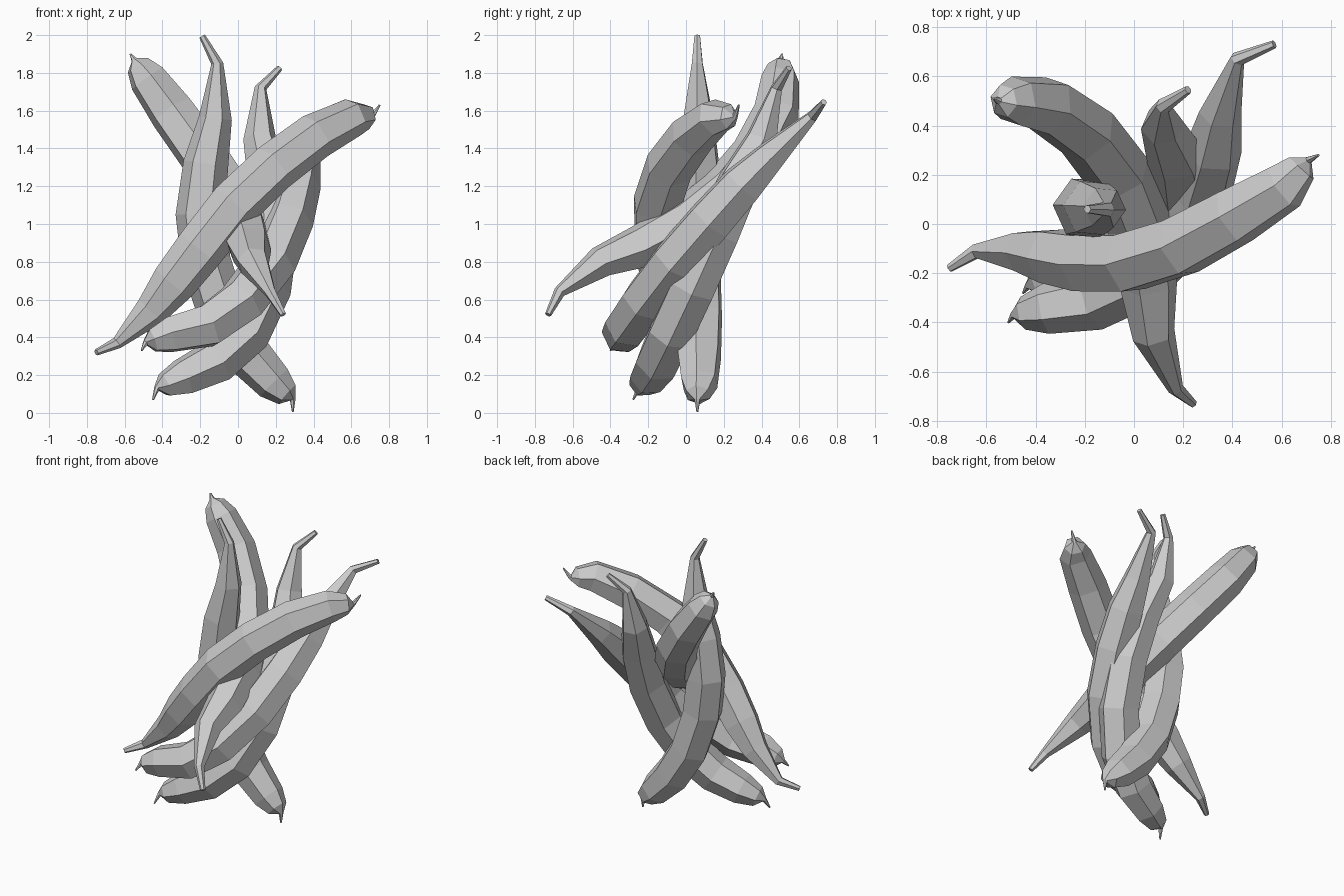
import bpy, bmesh, math
from mathutils import Vector

SIDES = 6
# radius along each pod: hooked tip, nose, blunt end, body rings, neck, cut stem
RADII = [0.005, 0.016, 0.068, 0.103, 0.124, 0.131, 0.133, 0.131, 0.120, 0.088, 0.032, 0.017]


def pod(name, pts, spin=0.0):
    """Loft six-sided rings along a bent centre line."""
    pts = [Vector(p) for p in pts]
    pts.insert(2, pts[1].lerp(pts[2], 0.3))  # blunt end just behind the nose
    bm = bmesh.new()
    rings = []
    side = None
    for i, p in enumerate(pts):
        t = (pts[min(i + 1, len(pts) - 1)] - pts[max(i - 1, 0)]).normalized()
        if side is None:
            side = t.orthogonal().normalized()
        side = (side - t * side.dot(t)).normalized()
        up = t.cross(side)
        ring = []
        for k in range(SIDES):
            a = 2 * math.pi * k / SIDES + spin
            ring.append(bm.verts.new(p + (side * math.cos(a) + up * math.sin(a)) * RADII[i]))
        rings.append(ring)
    for a, b in zip(rings, rings[1:]):
        for k in range(SIDES):
            n = (k + 1) % SIDES
            bm.faces.new((a[k], a[n], b[n], b[k]))
    bm.faces.new(rings[0][::-1])
    bm.faces.new(rings[-1])
    bmesh.ops.recalc_face_normals(bm, faces=bm.faces)
    me = bpy.data.meshes.new(name)
    bm.to_mesh(me)
    bm.free()
    ob = bpy.data.objects.new(name, me)
    bpy.context.collection.objects.link(ob)


# pod leaning from upper left back to lower front
pod("pod_back_left", [
    (-.57, .51, 1.90), (-.55, .50, 1.87), (-.48, .50, 1.77), (-.35, .48, 1.59),
    (-.19, .37, 1.37), (-.06, .2, 1.17), (.02, 0, 1.01), (.06, -.24, .88),
    (.08, -.45, .80), (.17, -.67, .64), (.24, -.73, .52)])

# pod crossing the front diagonally
pod("pod_front_diagonal", [
    (.75, .28, 1.63), (.71, .26, 1.57), (.61, .15, 1.565), (.41, .03, 1.465),
    (.19, -.09, 1.30), (-.02, -.155, 1.10), (-.2, -.155, .87), (-.34, -.13, .69),
    (-.46, -.11, .54), (-.64, -.11, .37), (-.75, -.18, .32)], 0.3)

# upright pod
pod("pod_upright", [
    (.29, .06, .005), (.29, .06, .07), (.19, .07, .16), (.05, .07, .31),
    (-.08, .07, .52), (-.17, .06, .80), (-.2, .065, 1.05), (-.17, .065, 1.32),
    (-.12, .065, 1.56), (-.11, .06, 1.85), (-.19, .06, 1.995)])

# pod bowed to the right
pod("pod_right", [
    (-.51, -.40, .33), (-.49, -.37, .37), (-.36, -.345, .415), (-.16, -.31, .46),
    (.02, -.22, .59), (.18, -.06, .80), (.27, .13, 1.02), (.32, .30, 1.21),
    (.35, .45, 1.36), (.42, .67, 1.57), (.57, .73, 1.645)])

# lowest pod rising behind
pod("pod_back_right", [
    (-.45, -.28, .07), (-.43, -.25, .13), (-.29, -.20, .19), (-.12, -.15, .27),
    (.04, -.08, .42), (.15, .03, .66), (.19, .16, .95), (.17, .28, 1.22),
    (.115, .40, 1.45), (.12, .48, 1.72), (.22, .545, 1.825)], 0.2)
